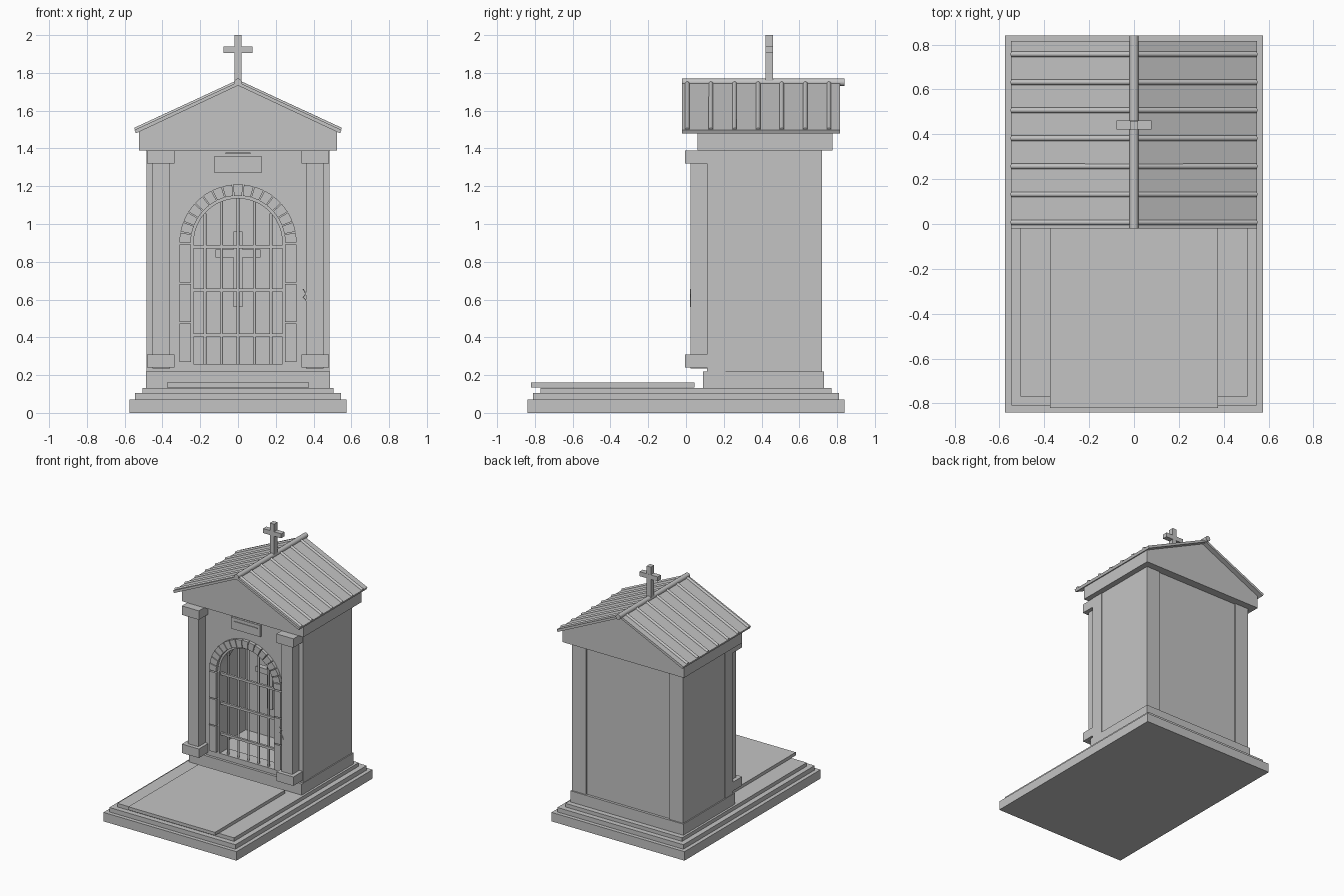
import bpy, bmesh, math
from mathutils import Vector

if "Cube" in bpy.data.objects:
    bpy.data.objects.remove(bpy.data.objects["Cube"])

stone = bpy.data.materials.new("grey_stone")
stone.diffuse_color = (0.55, 0.55, 0.55, 1)
stone.use_nodes = True
stone.node_tree.nodes["Principled BSDF"].inputs["Base Color"].default_value = stone.diffuse_color


def finish(name, bm):
    bmesh.ops.recalc_face_normals(bm, faces=bm.faces)
    me = bpy.data.meshes.new(name)
    bm.to_mesh(me)
    bm.free()
    me.materials.append(stone)
    ob = bpy.data.objects.new(name, me)
    bpy.context.collection.objects.link(ob)
    return ob


def prism(name, pts, y0, y1):
    """Extrude an x-z outline from y0 to y1."""
    bm = bmesh.new()
    face = bm.faces.new([bm.verts.new((x, y0, z)) for x, z in pts])
    ext = bmesh.ops.extrude_face_region(bm, geom=[face])
    moved = [v for v in ext["geom"] if isinstance(v, bmesh.types.BMVert)]
    bmesh.ops.translate(bm, vec=(0, y1 - y0, 0), verts=moved)
    return finish(name, bm)


def box(name, x0, x1, y0, y1, z0, z1):
    return prism(name, [(x0, z0), (x1, z0), (x1, z1), (x0, z1)], y0, y1)


def rod(name, a, b, r, sides=12):
    a, b = Vector(a), Vector(b)
    bm = bmesh.new()
    bmesh.ops.create_cone(bm, cap_ends=True, segments=sides, radius1=r, radius2=r, depth=(b - a).length)
    ob = finish(name, bm)
    ob.location = (a + b) / 2
    ob.rotation_euler = (b - a).to_track_quat('Z', 'Y').to_euler()
    bpy.context.view_layer.objects.active = ob
    ob.select_set(True)
    bpy.ops.object.shade_smooth_by_angle(angle=math.radians(40))
    ob.select_set(False)
    return ob


def arc(r, a0, a1, n, cz=0.90):
    return [(r * math.cos(a0 + (a1 - a0) * i / n), cz + r * math.sin(a0 + (a1 - a0) * i / n))
            for i in range(n + 1)]


# Stepped base and grave slab
box("base_step_low", -0.575, 0.575, -0.84, 0.84, 0, 0.07)
box("base_step_mid", -0.545, 0.545, -0.81, 0.81, 0.07, 0.105)
box("base_step_top", -0.505, 0.505, -0.77, 0.77, 0.105, 0.133)
box("grave_slab", -0.375, 0.375, -0.82, 0.045, 0.135, 0.16)
box("plinth", -0.488, 0.488, 0.09, 0.73, 0.133, 0.22)

# Chapel walls, front one with the arched opening
prism("front_wall", [(-0.485, 0.22), (-0.485, 1.39), (0.485, 1.39), (0.485, 0.22), (0.235, 0.22)]
      + arc(0.235, 0, math.pi, 24) + [(-0.235, 0.22)], 0.11, 0.21)
box("threshold", -0.235, 0.235, 0.11, 0.21, 0.22, 0.26)
box("back_wall", -0.36, 0.36, 0.61, 0.71, 0.22, 1.39)
for s, side in ((-1, "left"), (1, "right")):
    x = lambda a, b: sorted((s * a, s * b))
    box(f"{side}_wall", *x(0.36, 0.48), 0.21, 0.72, 0.22, 1.39)
    # Front pillars
    box(f"{side}_pillar", *x(0.36, 0.452), 0.025, 0.11, 0.235, 1.35)
    box(f"{side}_pillar_foot", *x(0.335, 0.482), -0.005, 0.11, 0.24, 0.31)
    box(f"{side}_pillar_cap", *x(0.335, 0.482), -0.005, 0.11, 1.32, 1.39)
    # Jamb stones
    for i in range(3):
        z = 0.27 + i * 0.21
        box(f"{side}_jamb_stone", *x(0.25, 0.31), 0.085, 0.13, z, z + 0.202)
    # Roof slope and tile ribs
    prism(f"{side}_roof_slope", [(0, 1.733), (0, 1.752), (s * 0.548, 1.498), (s * 0.54, 1.48)], -0.02, 0.815)
    for i in range(7):
        y = 0.007 + i * 0.125
        rod(f"{side}_roof_rib", (0, y, 1.75), (s * 0.545, y, 1.498), 0.012)

# Arch stones
N = 17
for i in range(N):
    a0, a1 = math.pi * (i + 0.05) / N, math.pi * (i + 0.95) / N
    prism("arch_stone", arc(0.31, a0, a1, 2) + arc(0.25, a1, a0, 2), 0.085, 0.13)

# Gate bars
for x in (-0.175, -0.0875, 0, 0.0875, 0.175):
    rod("gate_upright", (x, 0.13, 0.255), (x, 0.13, 0.9 + math.sqrt(0.235 ** 2 - x * x)), 0.008)
for z in (0.41, 0.65, 0.88):
    box("gate_rail", -0.236, 0.236, 0.117, 0.135, z - 0.009, z + 0.009)

# Cross inside the chapel
box("inner_cross_post", -0.024, 0.024, 0.39, 0.435, 0.56, 0.96)
box("inner_cross_arm", -0.12, 0.12, 0.39, 0.435, 0.822, 0.865)

# Plaque over the door with plain raised lines
box("plaque", -0.125, 0.125, 0.095, 0.11, 1.27, 1.36)
box("plaque_line", -0.1, 0.1, 0.09, 0.095, 1.328, 1.335)
box("plaque_top_line", -0.065, 0.065, 0.1, 0.11, 1.37, 1.378)

# Crack on the right pillar
crack = [(0.345, 0.655), (0.36, 0.63), (0.345, 0.612), (0.365, 0.59), (0.375, 0.56)]
for (xa, za), (xb, zb) in zip(crack, crack[1:]):
    prism("pillar_crack", [(xa - 0.003, za), (xa + 0.003, za), (xb + 0.003, zb), (xb - 0.003, zb)], 0.021, 0.026)

# Cornice, gable, ridge and roof cross
box("cornice", -0.525, 0.525, 0.06, 0.775, 1.39, 1.475)
prism("gable", [(-0.525, 1.475), (0.525, 1.475), (0.525, 1.487), (0, 1.736), (-0.525, 1.487)], 0.06, 0.775)
rod("ridge_roll", (0, -0.02, 1.75), (0, 0.84, 1.75), 0.02, 16)
box("roof_cross_post", -0.018, 0.018, 0.42, 0.46, 1.75, 2.0)
box("roof_cross_arm", -0.078, 0.078, 0.421, 0.461, 1.905, 1.94)
